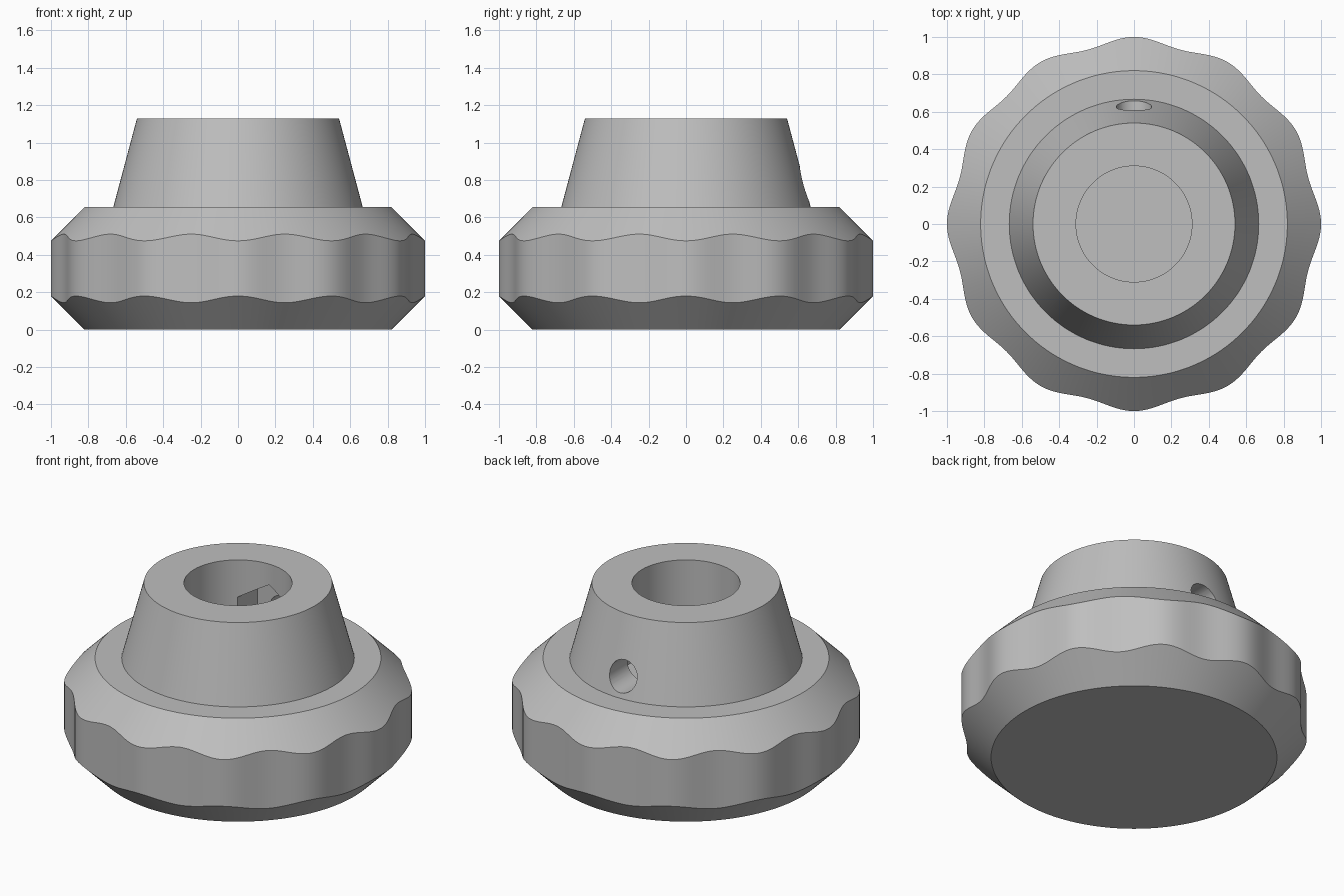
import bpy, bmesh, math
from mathutils import Matrix

if "Cube" in bpy.data.objects:
    bpy.data.objects.remove(bpy.data.objects["Cube"])

SEGMENTS, LOBES = 240, 12
RIM, BASE_TOP = 0.82, 0.655

grey = bpy.data.materials.new("light grey plastic")
grey.use_nodes = True
grey.diffuse_color = (0.52, 0.52, 0.52, 1)
bsdf = next(n for n in grey.node_tree.nodes if n.type == "BSDF_PRINCIPLED")
bsdf.inputs["Base Color"].default_value = grey.diffuse_color


def make_object(name, bm):
    bmesh.ops.recalc_face_normals(bm, faces=bm.faces)
    mesh = bpy.data.meshes.new(name)
    bm.to_mesh(mesh)
    bm.free()
    mesh.materials.append(grey)
    obj = bpy.data.objects.new(name, mesh)
    bpy.context.collection.objects.link(obj)
    return obj


def lobed(angle):
    return 0.982 + 0.018 * math.cos(LOBES * angle)


def plain(radius, height):
    return lambda a: (radius, height)


def lathe(name, profile):
    """Closed body from rings, each giving radius and height by angle."""
    bm = bmesh.new()
    rings = []
    for point in profile:
        ring = []
        for i in range(SEGMENTS):
            a = math.tau * i / SEGMENTS
            r, z = point(a)
            ring.append(bm.verts.new((r * math.cos(a), r * math.sin(a), z)))
        rings.append(ring)
    for low, high in zip(rings, rings[1:]):
        for i in range(SEGMENTS):
            j = (i + 1) % SEGMENTS
            bm.faces.new((low[i], low[j], high[j], high[i]))
    bm.faces.new(rings[0])
    bm.faces.new(rings[-1])
    return make_object(name, bm)


def rod_along_y(name, sides, radius, y0, y1, z):
    """Prism along y with one corner pointing up."""
    bm = bmesh.new()
    bmesh.ops.create_cone(bm, cap_ends=True, segments=sides, radius1=radius,
                          radius2=radius, depth=y1 - y0)
    turn = Matrix.Rotation(math.pi / 2, 4, "X")
    bmesh.ops.transform(bm, verts=bm.verts,
                        matrix=Matrix.Translation((0, (y0 + y1) / 2, z)) @ turn)
    return make_object(name, bm)


# Fluted grip with chamfers, tapered collar and blind shaft bore
knob = lathe("knob", [
    plain(RIM, 0),
    lambda a: (lobed(a), lobed(a) - RIM),
    lambda a: (lobed(a), BASE_TOP + RIM - lobed(a)),
    plain(RIM, BASE_TOP),
    plain(0.667, BASE_TOP),
    plain(0.54, 1.13),
    plain(0.31, 1.13),
    plain(0.31, 0.3),
])

# Hexagonal nut pocket inside the bore, and the set screw hole at the back
cutters = [
    rod_along_y("nut_pocket_cutter", 6, 0.208, 0.1, 0.45, 0.79),
    rod_along_y("screw_hole_cutter", 48, 0.095, 0.2, 0.9, 0.78),
]
for cutter in cutters:
    cutter.hide_render = True
    cut = knob.modifiers.new(cutter.name, "BOOLEAN")
    cut.operation = "DIFFERENCE"
    cut.solver = "EXACT"
    cut.object = cutter

bpy.ops.object.select_all(action="DESELECT")
knob.select_set(True)
bpy.context.view_layer.objects.active = knob
for cutter in cutters:
    bpy.ops.object.modifier_apply(modifier=cutter.name)
    bpy.data.objects.remove(cutter)
bpy.ops.object.shade_smooth_by_angle(angle=math.radians(25))
